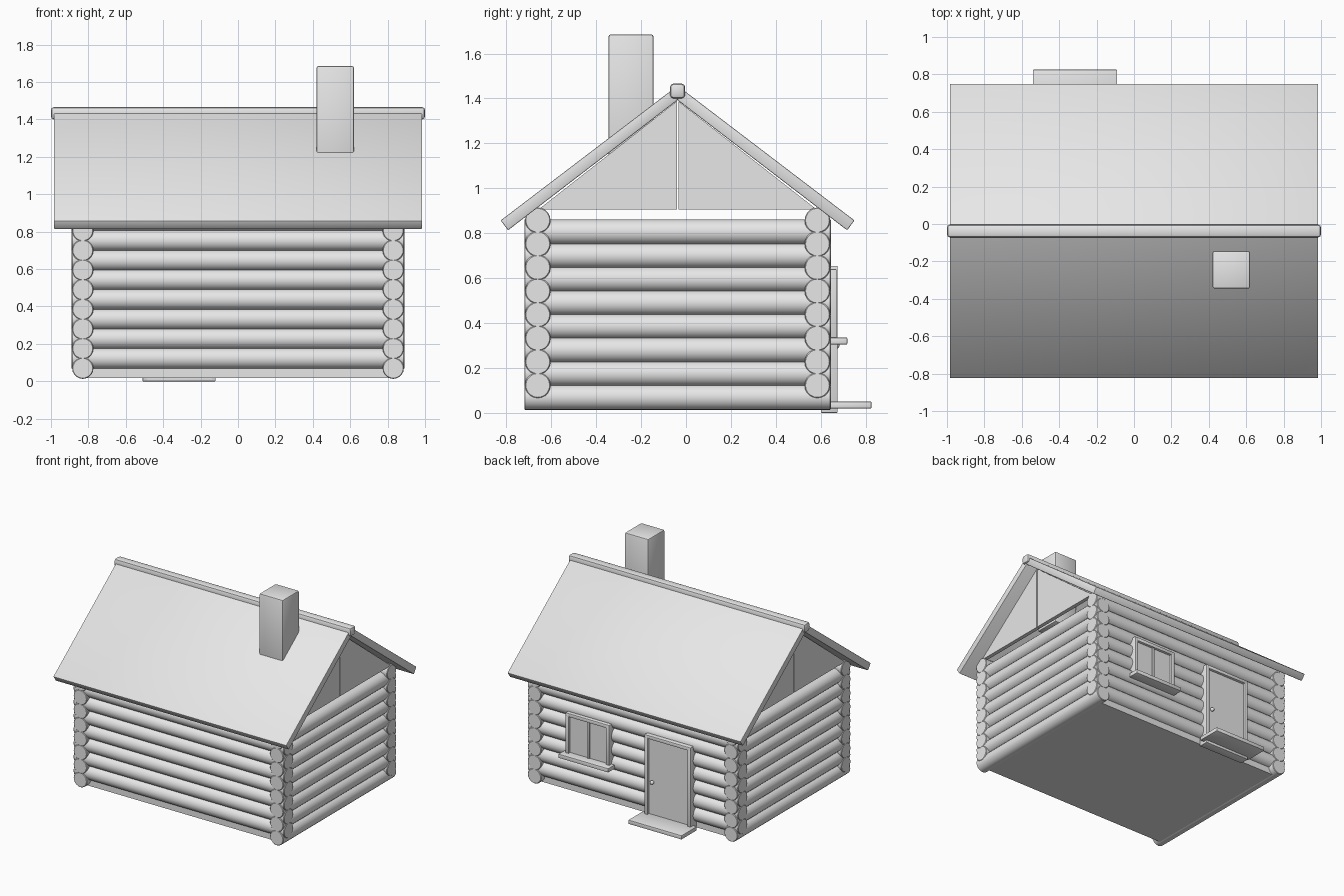
import bpy, bmesh, math
from mathutils import Matrix, Vector

cube = bpy.data.objects.get("Cube")
if cube:
    bpy.data.objects.remove(cube, do_unlink=True)

mat = bpy.data.materials.new("light_grey")
mat.use_nodes = True
GREY = (0.8, 0.8, 0.8, 1)
mat.diffuse_color = GREY
mat.node_tree.nodes["Principled BSDF"].inputs["Base Color"].default_value = GREY

MID = -0.0375      # centre line of the house in y
WALL_X = 0.83      # distance from centre to side wall logs
WALL_Y = 0.6225    # distance from centre line to long wall logs
LOG_R = 0.057
STEP = 0.105


def finish(bm, name, bevel=0.0, segments=2):
    """Bevel, recalculate normals and turn a bmesh into an object."""
    if bevel:
        bmesh.ops.bevel(bm, geom=bm.edges[:], offset=bevel, segments=segments,
                        profile=0.5, affect='EDGES')
    bmesh.ops.recalc_face_normals(bm, faces=bm.faces[:])
    for f in bm.faces:
        f.smooth = True
    mesh = bpy.data.meshes.new(name)
    bm.to_mesh(mesh)
    bm.free()
    mesh.set_sharp_from_angle(angle=math.radians(35))
    mesh.materials.append(mat)
    obj = bpy.data.objects.new(name, mesh)
    bpy.context.collection.objects.link(obj)
    return obj


def box(name, x, y, z, bevel=0.0):
    """Box between (min, max) pairs on each axis."""
    bm = bmesh.new()
    bmesh.ops.create_cube(bm, size=1)
    for v in bm.verts:
        v.co = Vector(s[0] if c < 0 else s[1] for c, s in zip(v.co, (x, y, z)))
    return finish(bm, name, bevel)


def prism(name, profile, x, bevel=0.0):
    """Extrude a (y, z) profile along x."""
    bm = bmesh.new()
    face = bm.faces.new([bm.verts.new((x[0], py, pz)) for py, pz in profile])
    ext = bmesh.ops.extrude_face_region(bm, geom=[face])
    verts = [g for g in ext["geom"] if isinstance(g, bmesh.types.BMVert)]
    bmesh.ops.translate(bm, verts=verts, vec=(x[1] - x[0], 0, 0))
    return finish(bm, name, bevel)


def log(name, centre, axis, length):
    """Round log lying along x or y."""
    turn = Matrix.Rotation(math.pi / 2, 4, 'Y' if axis == 'x' else 'X')
    bm = bmesh.new()
    bmesh.ops.create_cone(bm, cap_ends=True, segments=20, radius1=LOG_R,
                          radius2=LOG_R, depth=length,
                          matrix=Matrix.Translation(centre) @ turn)
    rims = [e for e in bm.edges if e.calc_face_angle(0) > 1]
    bmesh.ops.bevel(bm, geom=rims, offset=0.004, segments=1, affect='EDGES')
    return finish(bm, name)


# Log walls, the long courses half a log higher than the side courses
for i in range(8):
    z = 0.07 + i * STEP
    for s, side in ((1, "left"), (-1, "right")):
        log(f"{side}_wall_log_{i + 1}", (s * WALL_X, MID, z), 'y', 1.365)
    for s, side in ((1, "back"), (-1, "front")):
        log(f"{side}_wall_log_{i + 1}", (0, MID + s * WALL_Y, z + STEP / 2), 'x', 1.78)

# Floor slab
box("floor", (-WALL_X, WALL_X), (MID - 0.635, MID + 0.635), (0.018, 0.09))

# Roof slopes and split gable panels
for s, side in ((1, "back"), (-1, "front")):
    roof = [(0, 1.392), (0, 1.457), (0.7875, 0.857), (0.755, 0.813)]
    prism(f"{side}_roof", [(MID + s * y, z) for y, z in roof], (-0.985, 0.985), 0.005)
    gable = [(0.003, 0.905), (0.003, 1.388), (0.62, 0.905)]
    for g, end in ((1, "left"), (-1, "right")):
        prism(f"{end}_{side}_gable", [(MID + s * y, z) for y, z in gable],
              sorted((g * 0.855, g * 0.885)))

# Ridge beam and chimney
box("ridge_beam", (-1, 1), (MID - 0.034, MID + 0.034), (1.4, 1.466), 0.016)
box("chimney", (0.42, 0.62), (-0.345, -0.145), (1.1, 1.685), 0.01)

# Door with frame, knob and step
box("door", (-0.49, -0.14), (0.60, 0.655), (0.01, 0.63))
for name, x in (("door_right_jamb", (-0.51, -0.483)), ("door_left_jamb", (-0.147, -0.12))):
    box(name, x, (0.60, 0.675), (0, 0.655), 0.004)
box("door_lintel", (-0.51, -0.12), (0.60, 0.675), (0.628, 0.655), 0.004)
box("door_sill", (-0.51, -0.12), (0.60, 0.675), (0, 0.025), 0.004)
box("door_step", (-0.54, -0.09), (0.64, 0.825), (0.02, 0.05), 0.003)
bm = bmesh.new()
bmesh.ops.create_uvsphere(bm, u_segments=16, v_segments=10, radius=0.015,
                          matrix=Matrix.Translation((-0.18, 0.668, 0.3)))
finish(bm, "door_knob")

# Window with frame, centre bar and ledge
box("window_pane", (0.19, 0.54), (0.60, 0.65), (0.32, 0.63))
for name, x in (("window_right_jamb", (0.18, 0.207)), ("window_left_jamb", (0.523, 0.55)),
                ("window_bar", (0.357, 0.373))):
    depth = 0.66 if name == "window_bar" else 0.67
    box(name, x, (0.60, depth), (0.32, 0.64), 0.003)
box("window_lintel", (0.18, 0.55), (0.60, 0.67), (0.613, 0.64), 0.003)
box("window_ledge", (0.155, 0.575), (0.62, 0.718), (0.305, 0.335), 0.003)
